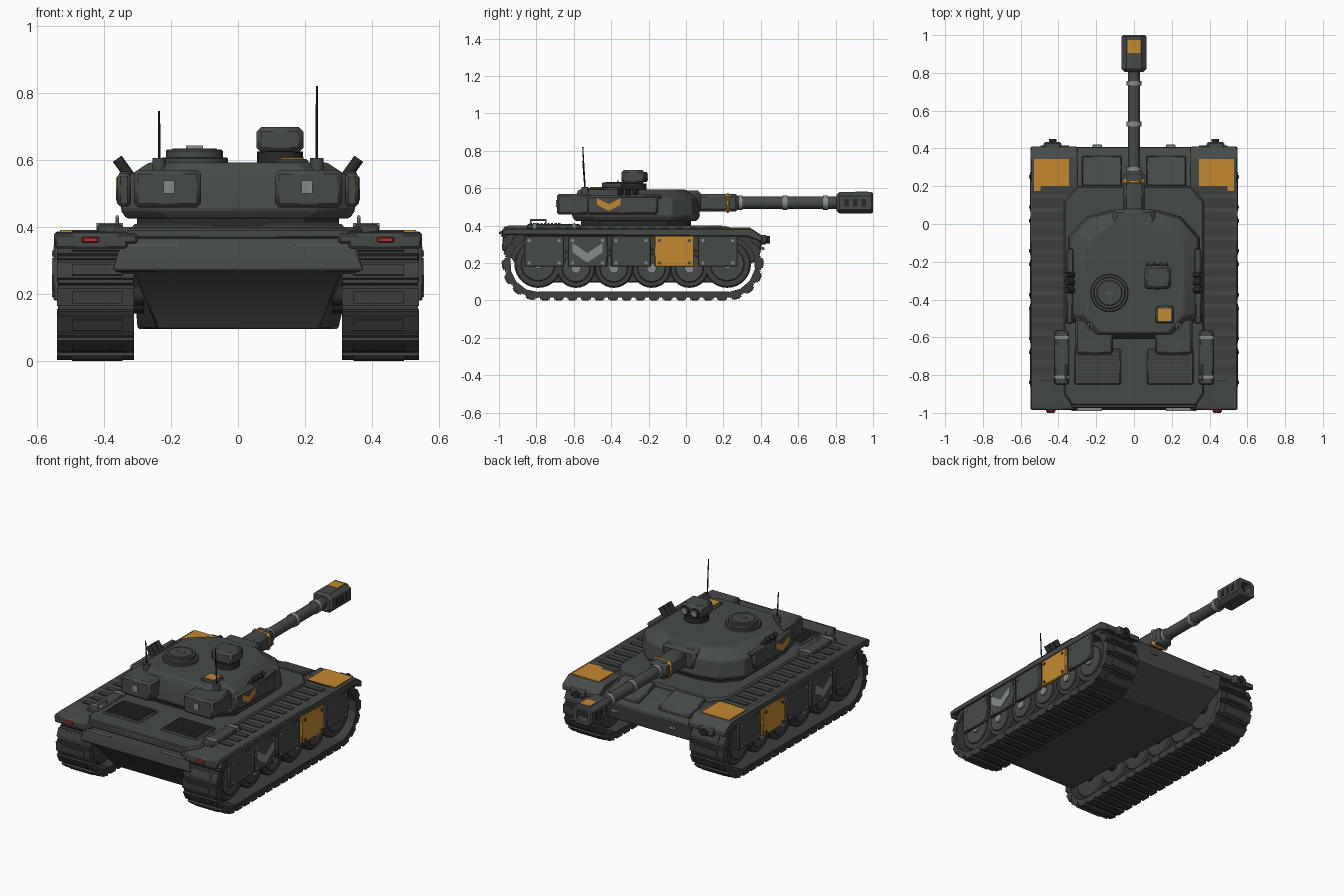
import bpy, bmesh
from math import pi, sin, cos, radians
from mathutils import Matrix, Vector

if "Cube" in bpy.data.objects:
    bpy.data.objects.remove(bpy.data.objects["Cube"])


def material(name, *rgb):
    m = bpy.data.materials.new(name)
    m.use_nodes = True
    m.diffuse_color = (*rgb, 1)
    node = m.node_tree.nodes["Principled BSDF"]
    node.inputs["Base Color"].default_value = (*rgb, 1)
    node.inputs["Roughness"].default_value = .7
    return m


HULL = material("armor grey green", .06, .069, .064)
TRACK = material("track grey", .045, .05, .046)
DARK = material("dark metal", .022, .024, .023)
ORANGE = material("marking orange", .56, .25, .03)
STEEL = material("light steel", .24, .26, .26)
RED = material("tail light red", .5, .03, .03)


def finish(name, bm, mat, mirror=False, bevel=0):
    bmesh.ops.recalc_face_normals(bm, faces=bm.faces)
    mesh = bpy.data.meshes.new(name)
    bm.to_mesh(mesh)
    bm.free()
    mesh.materials.append(mat)
    mesh.shade_smooth()
    mesh.set_sharp_from_angle(angle=radians(28))
    ob = bpy.data.objects.new(name, mesh)
    bpy.context.collection.objects.link(ob)
    if bevel:
        mod = ob.modifiers.new("edge bevel", "BEVEL")
        mod.width, mod.segments = bevel, 1
        mod.limit_method, mod.angle_limit = "ANGLE", radians(25)
    if mirror:
        ob.modifiers.new("other side", "MIRROR").use_mirror_merge = False
    return ob


def add_box(bm, x, y, z, frame=Matrix()):
    size = Vector((x[1] - x[0], y[1] - y[0], z[1] - z[0]))
    mid = Vector((x[1] + x[0], y[1] + y[0], z[1] + z[0])) / 2
    m = frame @ Matrix.Translation(mid) @ Matrix.Diagonal((*size, 1))
    bmesh.ops.create_cube(bm, size=1, matrix=m)


def box(name, mat, x, y, z, mirror=False, bevel=.006):
    bm = bmesh.new()
    add_box(bm, x, y, z)
    return finish(name, bm, mat, mirror, bevel)


def add_rod(bm, a, b, r, r2=None, sides=16):
    a, b = Vector(a), Vector(b)
    turn = (b - a).to_track_quat("Z", "Y").to_matrix().to_4x4()
    bmesh.ops.create_cone(bm, cap_ends=True, segments=sides, radius1=r,
                          radius2=r if r2 is None else r2, depth=(b - a).length,
                          matrix=Matrix.Translation((a + b) / 2) @ turn)


def rod(name, mat, a, b, r, r2=None, mirror=False, sides=16, bevel=0):
    bm = bmesh.new()
    add_rod(bm, a, b, r, r2, sides)
    return finish(name, bm, mat, mirror, bevel)


def loft(name, mat, rings, mirror=False, bevel=0):
    """Skin closed rings of equal point count and cap both ends."""
    bm = bmesh.new()
    rows = [[bm.verts.new(p) for p in ring] for ring in rings]
    n = len(rows[0])
    for low, high in zip(rows, rows[1:]):
        for i in range(n):
            j = (i + 1) % n
            bm.faces.new((low[i], low[j], high[j], high[i]))
    bm.faces.new(rows[0])
    bm.faces.new(rows[-1])
    return finish(name, bm, mat, mirror, bevel)


def chevron(name, mat, x, y, z, w, h, t):
    """V-shaped plate on both sides, point down."""
    pts = [(-w, h), (0, t - h), (w, h), (w, h - t), (0, -h), (-w, h - t)]
    loft(name, mat, [[(k, y + a, z + b) for a, b in pts] for k in (x, x + .006)], True)


# Hull: side profile of (y, z, half width)
profile = [(-.96, .385, .34), (-.98, .33, .35), (-.985, .27, .38), (-.95, .25, .31),
           (-.84, .095, .24), (.16, .095, .3), (.39, .22, .31), (.41, .32, .31),
           (.18, .385, .34)]
loft("hull", HULL, [[(s * w, y, z) for y, z, w in profile] for s in (-1, 1)], bevel=.006)
deck = [(-.33, -.96), (-.37, -.9), (-.37, .12), (-.3, .2), (.3, .2), (.37, .12), (.37, -.9), (.33, -.96)]
loft("upper_deck", HULL, [[(x, y, z) for x, y in deck] for z in (.36, .4)], bevel=.008)
box("rear_lip", HULL, (-.33, .33), (-.975, -.92), (.365, .395))
fender = [(-.985, .35), (-.985, .378), (-.95, .385), (.35, .385), (.41, .345), (.41, .31), (.33, .34)]
loft("fender", HULL, [[(x, y, z) for y, z in fender] for x in (.3, .548)], True, .006)
glacis = [(.2, .37), (.2, .4), (.36, .355), (.36, .32)]
loft("glacis_panel", HULL, [[(x, y, z) for y, z in glacis] for x in (.065, .275)], True, .006)
box("fender_marking", ORANGE, (.345, .53), (.175, .345), (.384, .39), True, 0)
box("rear_mud_panel", HULL, (.33, .545), (-.985, -.96), (.335, .37), True)
box("tail_light", RED, (.465, .415), (-.994, -.98), (.353, .37), True, .003)
box("tail_light_cap", DARK, (.46, .42), (-1, -.99), (.356, .367), True, 0).data.materials[0] = RED
box("rear_strip", STEEL, (.17, .33), (-.99, -.975), (.343, .349), True, 0)
box("headlight_pod", HULL, (.385, .48), (.39, .435), (.3, .35), True, .01)
rod("headlight", DARK, (.43, .43, .325), (.43, .45, .325), .02, mirror=True)
box("nose_bracket", STEEL, (.17, .22), (.405, .42), (.27, .285), True, .003)

# Engine deck grilles and stowage
box("grille_frame", HULL, (.07, .315), (-.85, -.66), (.39, .408), True)
bm = bmesh.new()
for i in range(9):
    y = -.83 + i * .019
    add_box(bm, (.085, .3), (y - .006, y + .006), (.4, .414))
finish("grille_slats", bm, TRACK, True)
box("stowage_box", HULL, (.345, .42), (-.85, -.565), (.38, .408), True)
bm = bmesh.new()
for y in (-.83, -.75):
    add_rod(bm, (.36, y, .4), (.36, y, .43), .005, sides=8)
add_rod(bm, (.36, -.835, .43), (.36, -.745, .43), .005, sides=8)
finish("stowage_handle", bm, STEEL, True)
bm = bmesh.new()
for y in (-.81, -.6):
    add_box(bm, (.343, .422), (y - .008, y + .008), (.38, .411))
finish("stowage_strap", bm, STEEL, True)

# Side skirts with bolts and markings
for i in range(5):
    y = -.758 + i * .232
    box(f"skirt_panel_{i + 1}", ORANGE if i == 3 else HULL,
        (.53, .55), (y - .106, y + .106), (.18, .345), True, .004)
    bm = bmesh.new()
    for dy in (-.08, .08):
        for z in (.2, .32):
            add_rod(bm, (.545, y + dy, z), (.555, y + dy, z), .009, sides=8)
    finish(f"skirt_bolts_{i + 1}", bm, STEEL if i != 3 else HULL, True)
chevron("skirt_chevron", STEEL, .548, -.527, .255, .08, .052, .05)

# Tracks: links carried around a rounded-end path
REAR, FRONT, MID, RAD, LINKS = -.79, .22, .195, .165, 42
straight, arc = FRONT - REAR, pi * RAD


def link_frame(d):
    """Position and outward angle at distance d along the loop."""
    if d < straight:
        y, z, a = REAR + d, MID - RAD, 0
    elif d < straight + arc:
        a = (d - straight) / RAD
        y, z = FRONT + RAD * sin(a), MID - RAD * cos(a)
    elif d < 2 * straight + arc:
        y, z, a = FRONT - (d - straight - arc), MID + RAD, pi
    else:
        a = pi + (d - 2 * straight - arc) / RAD
        y, z = REAR + RAD * sin(a), MID - RAD * cos(a)
    return Matrix.Translation((0, y, z)) @ Matrix.Rotation(a, 4, "X")


belt, pads = bmesh.new(), bmesh.new()
pitch = 2 * (straight + arc) / LINKS
for i in range(LINKS):
    f = link_frame((i + .5) * pitch)
    add_box(belt, (.312, .537), (-pitch * .51, pitch * .51), (-.014, .018), f)
    add_box(pads, (.31, .539), (-pitch * .36, pitch * .36), (-.025, .005), f)
    add_box(pads, (.345, .495), (-pitch * .24, pitch * .24), (-.03, 0), f)
finish("track_belt", belt, TRACK, True)
finish("track_pads", pads, TRACK, True)

# Running gear
for i in range(6):
    end = i in (0, 5)
    y, z, r = REAR + i * .202, .195 if end else .172, .128 if end else .105
    rod(f"wheel_{i + 1}", TRACK, (.34, y, z), (.505, y, z), r, mirror=True, sides=28, bevel=.008)
    rod(f"wheel_disc_{i + 1}", HULL, (.5, y, z), (.513, y, z), r * .72, mirror=True, sides=24, bevel=.004)
    rod(f"wheel_hub_{i + 1}", STEEL, (.51, y, z), (.525, y, z), .026, mirror=True)
    rod(f"axle_{i + 1}", DARK, (.28, y, z), (.35, y, z), .03, mirror=True)

# Turret
half = [(.12, .075), (.25, .04), (.35, -.07), (.35, -.49), (.23, -.61)]
roof = [(.11, 0), (.175, -.04), (.265, -.12), (.265, -.48), (.18, -.575)]


def ring(points, z, k=1):
    full = points + [(-x, y) for x, y in reversed(points)]
    return [(x * k, (y + .27) * k - .27, z) for x, y in full]


loft("turret", HULL, [ring(half, .425, .95), ring(half, .45), ring(half, .545, .96), ring(roof, .592)], bevel=.006)
loft("turret_ring", DARK, [ring(half, .39, .86), ring(half, .43, .86)])
box("side_armor", HULL, (.32, .36), (-.53, -.15), (.46, .56), True, .01)
chevron("turret_chevron", ORANGE, .357, -.413, .513, .063, .034, .036)
box("bustle_box", HULL, (.11, .31), (-.69, -.5), (.458, .57), True, .012)
box("bustle_plate", STEEL, (.19, .222), (-.695, -.68), (.5, .538), True, 0)
bm = bmesh.new()
for y in (-.27, -.31, -.35):
    add_rod(bm, (.315, y, .54), (.36, y, .603), .016, sides=12)
finish("smoke_tubes", bm, DARK, True)
box("smoke_rail", HULL, (.32, .355), (-.37, -.13), (.545, .565), True)

# Roof fittings
for part, r, low, high in (("base", .1, .58, .607), ("ring", .085, .6, .63), ("lid", .068, .62, .634)):
    rod("hatch_" + part, HULL, (-.13, -.365, low), (-.13, -.365, high), r, sides=24, bevel=.004)
box("hatch_handle", STEEL, (-.155, -.105), (-.37, -.36), (.63, .642), bevel=0)
rod("sight_pedestal", DARK, (.125, -.28, .585), (.125, -.28, .625), .068, sides=20)
box("sight_head", HULL, (.055, .195), (-.345, -.22), (.622, .698), bevel=.014)
for x in (.09, .155):
    rod("sight_hood", DARK, (x, -.23, .66), (x, -.208, .66), .026)
    rod("sight_lens", STEEL, (x, -.21, .66), (x, -.204, .66), .018)
box("roof_box", HULL, (.115, .21), (-.525, -.435), (.58, .602))
box("roof_marking", ORANGE, (.128, .197), (-.513, -.447), (.6, .607), bevel=0)
for side, top in ((-1, .745), (1, .82)):
    x = .235 * side
    rod("antenna_base", HULL, (x, -.54, .56), (x, -.54, .605), .02)
    rod("antenna", DARK, (x, -.54, .6), (x, -.552, top), .004, .003, sides=8)

# Gun, with orange collar and steel clamps
GUN = .522
box("mantlet", HULL, (-.11, .11), (-.04, .08), (.47, .588), bevel=.018)
box("gun_sleeve", HULL, (-.055, .055), (.05, .28), (GUN - .048, GUN + .048), bevel=.016)
box("gun_collar", ORANGE, (-.06, .06), (.208, .24), (GUN - .055, GUN + .053), bevel=.014)
rod("barrel", HULL, (0, .25, GUN), (0, .83, GUN), .033, sides=20)
for y in (.29, .53, .745):
    rod("barrel_clamp", STEEL, (0, y - .013, GUN), (0, y + .013, GUN), .039, sides=20)

# Muzzle brake: eight-sided shell with an open bore
def octagon(r, y):
    c = r * .62
    pts = [(c, r), (r, c), (r, -c), (c, -r), (-c, -r), (-r, -c), (-r, c), (-c, r)]
    return [(a, y, GUN + b * .87) for a, b in pts]


loft("muzzle_brake", HULL, [octagon(.05, .805), octagon(.065, .82), octagon(.065, .992),
                            octagon(.058, 1), octagon(.036, 1), octagon(.034, .95)])
box("muzzle_bore", DARK, (-.03, .03), (.948, .953), (GUN - .027, GUN + .027), bevel=0)
box("muzzle_marking", ORANGE, (-.035, .035), (.905, .973), (GUN + .054, GUN + .06), bevel=0)
bm = bmesh.new()
for y in (.86, .905, .95):
    add_box(bm, (.06, .067), (y - .012, y + .012), (GUN - .02, GUN + .02))
finish("muzzle_slots", bm, DARK, True)
